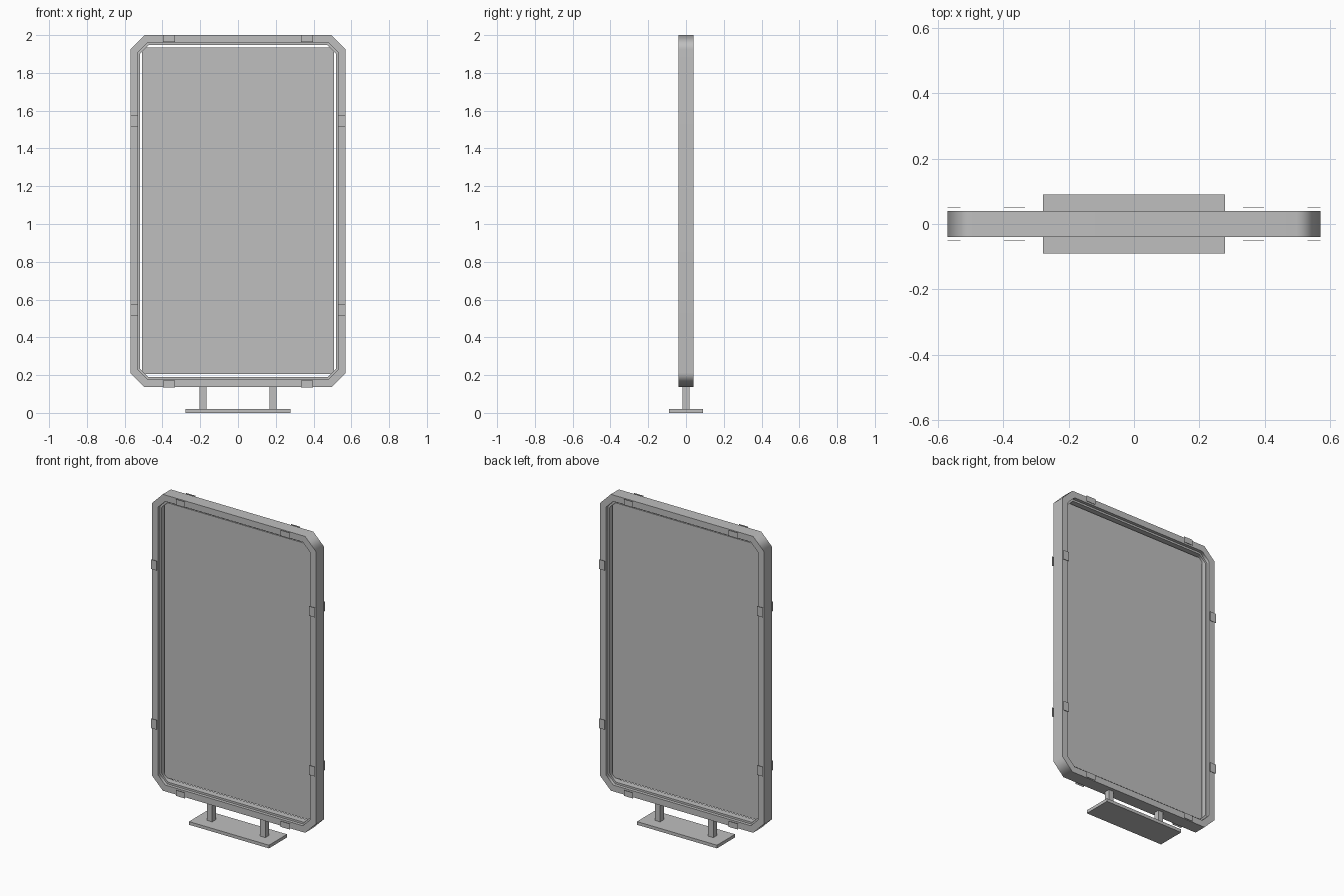
import bpy, bmesh, math

cube = bpy.data.objects.get("Cube")
if cube:
    bpy.data.objects.remove(cube, do_unlink=True)

grey = bpy.data.materials.new("plain_grey")
grey.use_nodes = True
colour = (0.52, 0.52, 0.52, 1)
grey.diffuse_color = colour
grey.node_tree.nodes["Principled BSDF"].inputs["Base Color"].default_value = colour

HALF_W, BOTTOM, TOP = 0.57, 0.137, 2.0
HALF_D = 0.04


def finish(name, bm):
    bmesh.ops.recalc_face_normals(bm, faces=bm.faces)
    mesh = bpy.data.meshes.new(name)
    bm.to_mesh(mesh)
    bm.free()
    mesh.materials.append(grey)
    obj = bpy.data.objects.new(name, mesh)
    bpy.context.collection.objects.link(obj)
    return obj


def box(name, x, y, z):
    """Box from (min, max) pairs."""
    bm = bmesh.new()
    bmesh.ops.create_cube(bm, size=1)
    for v in bm.verts:
        for i, (lo, hi) in enumerate((x, y, z)):
            v.co[i] = lo if v.co[i] < 0 else hi
    return finish(name, bm)


def octagon(inset, y):
    """Rectangle with chamfered corners, moved inward by inset."""
    c = 0.075 - inset * (2 - math.sqrt(2))
    w, lo, hi = HALF_W - inset, BOTTOM + inset, TOP - inset
    right = [(w - c, lo), (w, lo + c), (w, hi - c), (w - c, hi)]
    left = [(-x, z) for x, z in reversed(right)]
    return [(x, y, z) for x, z in right + left]


# Frame: stepped section swept around the chamfered outline
lip, step = 0.04, 0.052
front = [(0, -HALF_D), (lip, -HALF_D), (lip, -0.02), (step, -0.02)]
section = front + [(i, -y) for i, y in reversed(front)]
bm = bmesh.new()
rings = [[bm.verts.new(p) for p in octagon(i, y)] for i, y in section]
for k, ring in enumerate(rings):
    after = rings[(k + 1) % len(rings)]
    for j in range(len(ring)):
        n = (j + 1) % len(ring)
        bm.faces.new((ring[j], ring[n], after[n], after[j]))
frame = finish("frame", bm)
bpy.ops.object.select_all(action="DESELECT")
bpy.context.view_layer.objects.active = frame
frame.select_set(True)
bpy.ops.object.shade_smooth_by_angle(angle=math.radians(50))
weighted = frame.modifiers.new("even_shading", "WEIGHTED_NORMAL")
weighted.keep_sharp = True

# Display panel floating inside the frame
box("panel", (-0.507, 0.507), (-0.004, 0.004), (0.205, 1.935))

# Stand
box("base_plate", (-0.278, 0.278), (-0.09, 0.09), (0, 0.02))
for side, x in (("right", -0.185), ("left", 0.185)):
    box(side + "_post", (x - 0.018, x + 0.018), (-0.018, 0.018), (0.001, 0.145))


# Thin clip plates just off the front and back of the frame
def clip(name, x, z, w, h, y):
    bm = bmesh.new()
    corners = [(x - w, z - h), (x + w, z - h), (x + w, z + h), (x - w, z + h)]
    if y > 0:
        corners.reverse()
    box(name, (x - w, x + w), (y - 0.001, y + 0.001), (z - h, z + h))
    bm.free()


for face, y in (("front", -0.05), ("back", 0.05)):
    for side, s in (("right", -1), ("left", 1)):
        for level, z in (("lower", 0.545), ("upper", 1.545)):
            clip(f"{face}_{side}_{level}_clip", s * 0.55, z, 0.02, 0.03, y)
        for edge, z in (("bottom", BOTTOM + 0.016), ("top", TOP - 0.018)):
            clip(f"{face}_{side}_{edge}_clip", s * 0.365, z, 0.032, 0.018, y)
